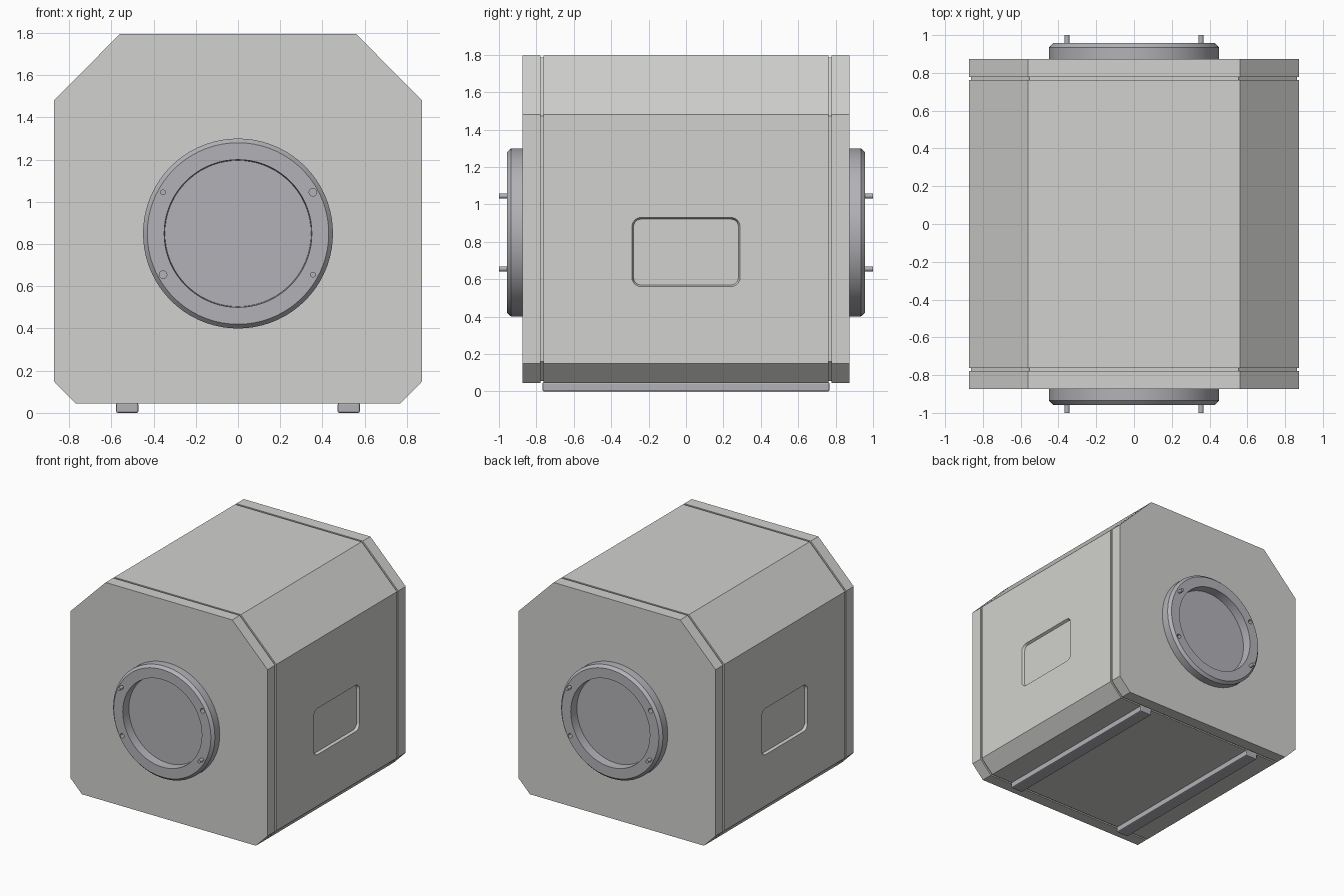
import bpy, bmesh
from math import sin, cos, pi, radians
from mathutils import Matrix, Vector

cube = bpy.data.objects.get("Cube")
if cube:
    bpy.data.objects.remove(cube, do_unlink=True)

MID_Z = 0.85      # height of the port axis
HALF = 0.873      # half width and half depth of the housing


def material(name, rgb):
    m = bpy.data.materials.new(name)
    m.use_nodes = True
    m.diffuse_color = (*rgb, 1)
    m.node_tree.nodes["Principled BSDF"].inputs["Base Color"].default_value = (*rgb, 1)
    return m


shell = material("warm light grey", (0.64, 0.64, 0.62))
metal = material("cool mid grey", (0.45, 0.445, 0.475))


def finish(name, bm, mat):
    bmesh.ops.recalc_face_normals(bm, faces=bm.faces)
    me = bpy.data.meshes.new(name)
    bm.to_mesh(me)
    bm.free()
    ob = bpy.data.objects.new(name, me)
    bpy.context.collection.objects.link(ob)
    me.materials.append(mat)
    return ob


def loft(name, sections, mat):
    """Join equal-length loops of points and cap both ends."""
    bm = bmesh.new()
    rings = [[bm.verts.new(p) for p in s] for s in sections]
    for a, b in zip(rings, rings[1:]):
        for i in range(len(a)):
            j = (i + 1) % len(a)
            bm.faces.new((a[i], a[j], b[j], b[i]))
    bm.faces.new(rings[0])
    bm.faces.new(rings[-1])
    return finish(name, bm, mat)


def activate(ob):
    bpy.ops.object.select_all(action='DESELECT')
    ob.select_set(True)
    bpy.context.view_layer.objects.active = ob


def smooth(ob):
    activate(ob)
    bpy.ops.object.shade_smooth_by_angle(angle=radians(30))


def cut(ob, cutter):
    activate(ob)
    mod = ob.modifiers.new("cut", 'BOOLEAN')
    mod.operation = 'DIFFERENCE'
    mod.solver = 'EXACT'
    mod.object = cutter
    bpy.ops.object.modifier_apply(modifier=mod.name)
    bpy.data.objects.remove(cutter, do_unlink=True)


def circle(r, y, n, x=0, z=MID_Z):
    return [(x + r * cos(2 * pi * i / n), y, z + r * sin(2 * pi * i / n)) for i in range(n)]


def rod(name, x, z, r, y0, y1, mat):
    return loft(name, [circle(r, y0, 20, x, z), circle(r, y1, 20, x, z)], mat)


# Housing: chamfered section with a shallow groove near each end
right_half = [(0.77, 0.045), (HALF, 0.15), (HALF, 1.48), (0.56, 1.795)]
outline = right_half + [(-x, z) for x, z in reversed(right_half)]


def section(y, scale=1):
    return [(x * scale, y, 0.92 + (z - 0.92) * scale) for x, z in outline]


front = [(-HALF, 1), (-0.778, 1), (-0.778, 0.988), (-0.763, 0.988), (-0.763, 1)]
stations = front + [(-y, s) for y, s in reversed(front)]
housing = loft("housing", [section(y, s) for y, s in stations], shell)


# Recessed rounded panel on each side
def rounded_rect(x, hy, hz, r):
    pts = []
    for k, (sy, sz) in enumerate(((1, 1), (-1, 1), (-1, -1), (1, -1))):
        for i in range(7):
            a = pi / 2 * (k + i / 6)
            pts.append((x, sy * (hy - r) + r * cos(a), 0.745 + sz * (hz - r) + r * sin(a)))
    return pts


for side in (1, -1):
    cutter = loft("panel_cutter", [
        rounded_rect(side * (HALF - 0.02), 0.28, 0.176, 0.04),
        rounded_rect(side * HALF, 0.289, 0.185, 0.049),
        rounded_rect(side * (HALF + 0.05), 0.289, 0.185, 0.049)], shell)
    cut(housing, cutter)

# Round port flange with recessed centre, two pins and two sockets at each end
PROFILE = [(0.45, 0.86), (0.45, 0.935), (0.43, 0.957), (0.35, 0.957), (0.346, 0.885)]
for label, s in (("front", -1), ("back", 1)):
    flange = loft(label + "_flange", [circle(r, s * y, 72) for r, y in PROFILE], metal)
    for k in (1, -1):
        x, dz = 0.355 * s * k, 0.195 * k
        cut(flange, rod("socket_cutter", -x, MID_Z + dz, 0.018, s * 0.915, s * 1.05, metal))
        pin = rod(f"{label}_pin_{'upper' if k > 0 else 'lower'}", x, MID_Z + dz,
                  0.0135, s * 0.94, s * 1.0, metal)
        smooth(pin)
    smooth(flange)

# Foot rails
for label, s in (("left", 1), ("right", -1)):
    bm = bmesh.new()
    place = Matrix.Translation((s * 0.525, 0, 0.024)) @ Matrix.Diagonal((0.105, 1.535, 0.048, 1))
    bmesh.ops.create_cube(bm, size=1, matrix=place)
    bmesh.ops.bevel(bm, geom=bm.edges[:], offset=0.008, segments=2, profile=0.5, affect='EDGES')
    finish(label + "_foot_rail", bm, metal)
